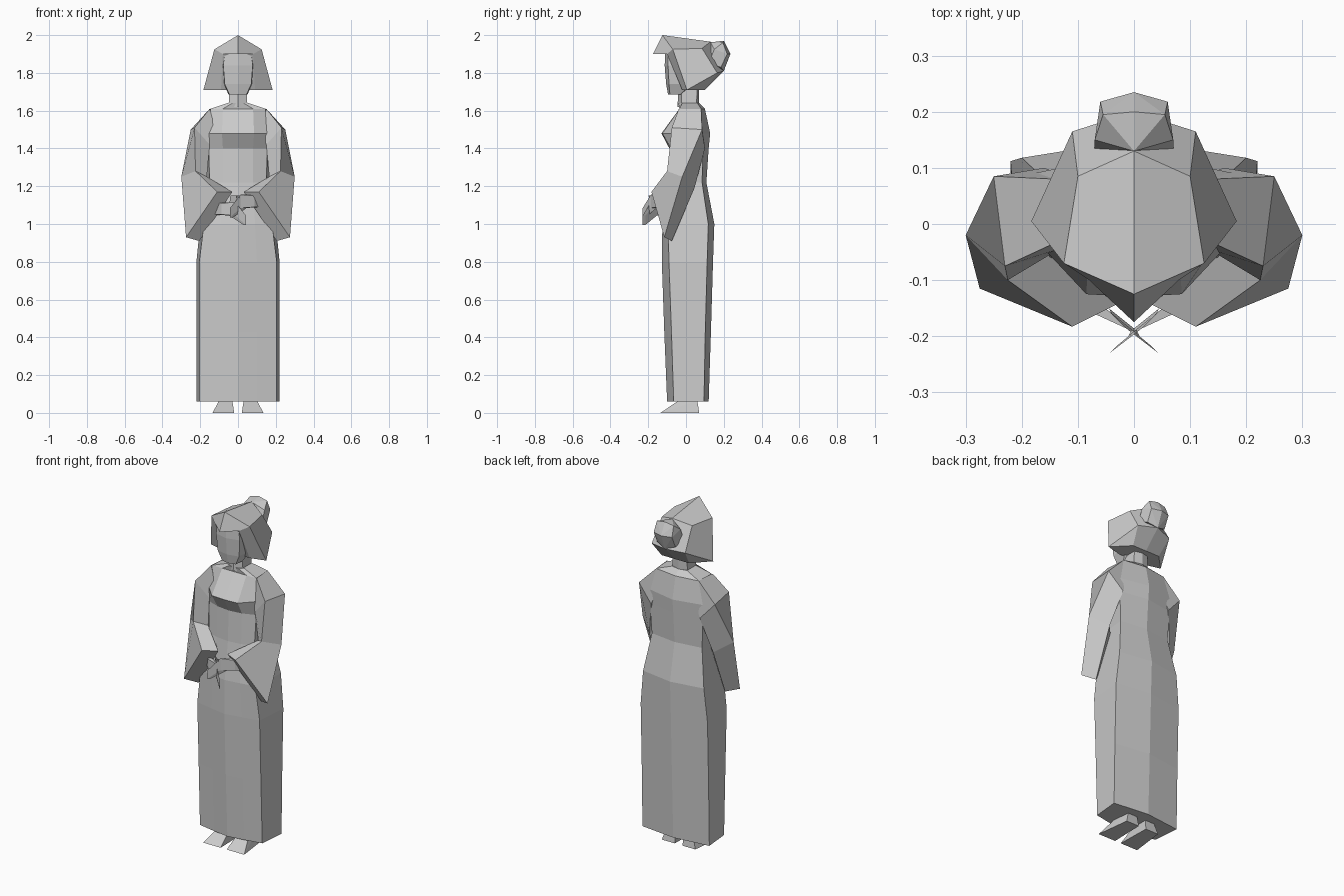
import bpy
import bmesh
from mathutils import Vector

cube = bpy.data.objects.get("Cube")
if cube:
    bpy.data.objects.remove(cube, do_unlink=True)

GREY = (0.6, 0.6, 0.6, 1.0)
grey = bpy.data.materials.new("plain grey")
grey.use_nodes = True
grey.diffuse_color = GREY
grey.node_tree.nodes["Principled BSDF"].inputs["Base Color"].default_value = GREY


def finish(name, bm):
    """Turn a bmesh into a flat shaded grey object."""
    bmesh.ops.recalc_face_normals(bm, faces=bm.faces)
    mesh = bpy.data.meshes.new(name)
    bm.to_mesh(mesh)
    bm.free()
    mesh.materials.append(grey)
    obj = bpy.data.objects.new(name, mesh)
    bpy.context.collection.objects.link(obj)
    return obj


def flip(points, side):
    return [(side * x, y, z) for x, y, z in points]


def loft(name, rings):
    """Skin closed rings of 3D points and cap both ends."""
    bm = bmesh.new()
    loops = [[bm.verts.new(p) for p in ring] for ring in rings]
    count = len(loops[0])
    for low, high in zip(loops, loops[1:]):
        for i in range(count):
            j = (i + 1) % count
            bm.faces.new((low[i], low[j], high[j], high[i]))
    bm.faces.new(loops[0])
    bm.faces.new(loops[-1])
    return finish(name, bm)


def symmetric_loft(name, levels):
    """Loft from half outlines running from front centre to back centre."""
    rings = []
    for z, half in levels:
        right = [(-x, y) for x, y in reversed(half[1:-1])]
        rings.append([(x, y, z) for x, y in half + right])
    return loft(name, rings)


def hull(name, points):
    bm = bmesh.new()
    for p in points:
        bm.verts.new(p)
    result = bmesh.ops.convex_hull(bm, input=bm.verts)
    loose = [v for v in bm.verts if not v.link_faces]
    bmesh.ops.delete(bm, geom=loose, context="VERTS")
    bmesh.ops.dissolve_limit(bm, angle_limit=0.02, verts=bm.verts, edges=bm.edges)
    return finish(name, bm)


# Long dress with waist and bust
symmetric_loft("dress", [
    (0.06, [(0, -.10), (.10, -.085), (.205, -.065), (.22, .095), (0, .12)]),
    (0.43, [(0, -.115), (.10, -.097), (.205, -.077), (.22, .102), (0, .132)]),
    (0.80, [(0, -.128), (.10, -.11), (.205, -.09), (.22, .112), (0, .143)]),
    (1.00, [(0, -.125), (.09, -.112), (.18, -.095), (.20, .118), (0, .15)]),
    (1.22, [(0, -.095), (.08, -.085), (.15, -.06), (.165, .085), (0, .108)]),
    (1.40, [(0, -.088), (.08, -.078), (.155, -.05), (.175, .09), (0, .12)]),
    (1.48, [(0, -.13), (.085, -.125), (.16, -.045), (.18, .09), (0, .128)]),
    (1.61, [(0, -.035), (.08, -.035), (.145, -.035), (.14, .08), (0, .10)]),
    (1.64, [(0, -.04), (.03, -.04), (.055, -.02), (.05, .06), (0, .07)]),
])

# Neck and face
symmetric_loft("neck", [
    (1.62, [(0, -.045), (.05, -.025), (.05, .055), (0, .07)]),
    (1.73, [(0, -.04), (.045, -.025), (.045, .06), (0, .07)]),
])
symmetric_loft("face", [
    (1.685, [(0, -.095), (.045, -.085), (.05, -.03), (0, 0)]),
    (1.74, [(0, -.105), (.07, -.09), (.075, .02), (0, .05)]),
    (1.84, [(0, -.113), (.078, -.095), (.085, .02), (0, .05)]),
    (1.90, [(0, -.11), (.07, -.095), (.08, .02), (0, .05)]),
])

# Hair: one half by named corners, mirrored across the middle
corners = {
    "peak": (0, -.125, 2.0), "tip": (0, -.175, 1.9), "temple": (.125, -.07, 1.925),
    "brow": (.08, -.1, 1.9), "lock_in": (.09, -.02, 1.71), "lock_out": (.183, .005, 1.71),
    "back_side": (.11, .165, 1.8), "crown_side": (.1, .085, 1.93),
    "crown": (0, .13, 1.965), "nape_side": (.09, .1, 1.71), "nape": (0, .1, 1.71),
    "back": (0, .2, 1.81), "brow_mid": (0, -.1, 1.9), "lock_mid": (0, -.02, 1.71),
}
panels = [
    "peak temple crown_side crown", "peak tip brow temple", "tip brow_mid brow",
    "temple brow lock_in lock_out", "temple lock_out back_side crown_side",
    "lock_out nape_side back_side", "nape_side nape back back_side",
    "back_side back crown crown_side", "lock_in lock_mid nape nape_side lock_out",
    "brow brow_mid lock_mid lock_in",
]
bm = bmesh.new()
for side in (1, -1):
    verts = {k: bm.verts.new((side * x, y, z)) for k, (x, y, z) in corners.items()}
    for panel in panels:
        bm.faces.new([verts[k] for k in panel.split()])
bmesh.ops.remove_doubles(bm, verts=bm.verts, dist=0.0005)
finish("hair", bm)

# Hair bun
bun = [(0, .13, 1.962), (.07, .15, 1.925), (0, .2, 1.97), (.055, .195, 1.96),
       (0, .235, 1.9), (.06, .218, 1.9), (0, .2, 1.81), (.06, .185, 1.83),
       (.07, .12, 1.85)]
hull("bun", bun + flip(bun, -1))

# Sleeves: shoulder, upper arm, elbow and wide cuff
sleeve = [
    [(.15, -.038, 1.61), (.14, .08, 1.61), (.12, .085, 1.5), (.12, -.04, 1.5)],
    [(.23, -.075, 1.51), (.25, .085, 1.50), (.16, .1, 1.40), (.15, -.055, 1.42)],
    [(.225, -.1, 1.28), (.30, -.02, 1.25), (.21, .045, 1.19), (.165, -.045, 1.25)],
    [(.11, -.183, 1.17), (.275, -.115, .93), (.205, -.075, .91), (.03, -.143, 1.17)],
]

# Crossed hands: wrist, knuckles, fingertips and a thumb
path = [Vector((.11, -.13, 1.1)), Vector((.03, -.17, 1.1)), Vector((-.035, -.222, 1.04))]
thick = [(.022, .03), (.016, .035), (.007, .025)]

# Feet wedge forward from under the hem
foot = [(.02, -.135, 0), (.135, -.135, 0), (.025, .07, 0), (.11, .07, 0),
        (.03, -.04, .065), (.10, -.04, .065), (.03, .06, .065), (.09, .06, .065)]

for label, side in (("left", 1), ("right", -1)):
    loft(label + "_sleeve", [flip(ring, side) for ring in sleeve])
    drop = Vector((0, 0, .02 * side))
    rings = []
    for centre, (t, w) in zip(path, thick):
        c = centre + drop
        rings.append(flip([c + Vector(o) for o in
                           ((-t, -t, w), (t, t, w), (t, t, -w), (-t, -t, -w))], side))
    loft(label + "_hand", rings)
    thumb = [(.04, -.16, 1.15), (.045, -.15, 1.11), (.02, -.17, 1.11),
             (-.01, -.2, 1.15), (-.005, -.19, 1.13)]
    hull(label + "_thumb", flip(thumb, side))
    hull(label + "_foot", flip(foot, side))
